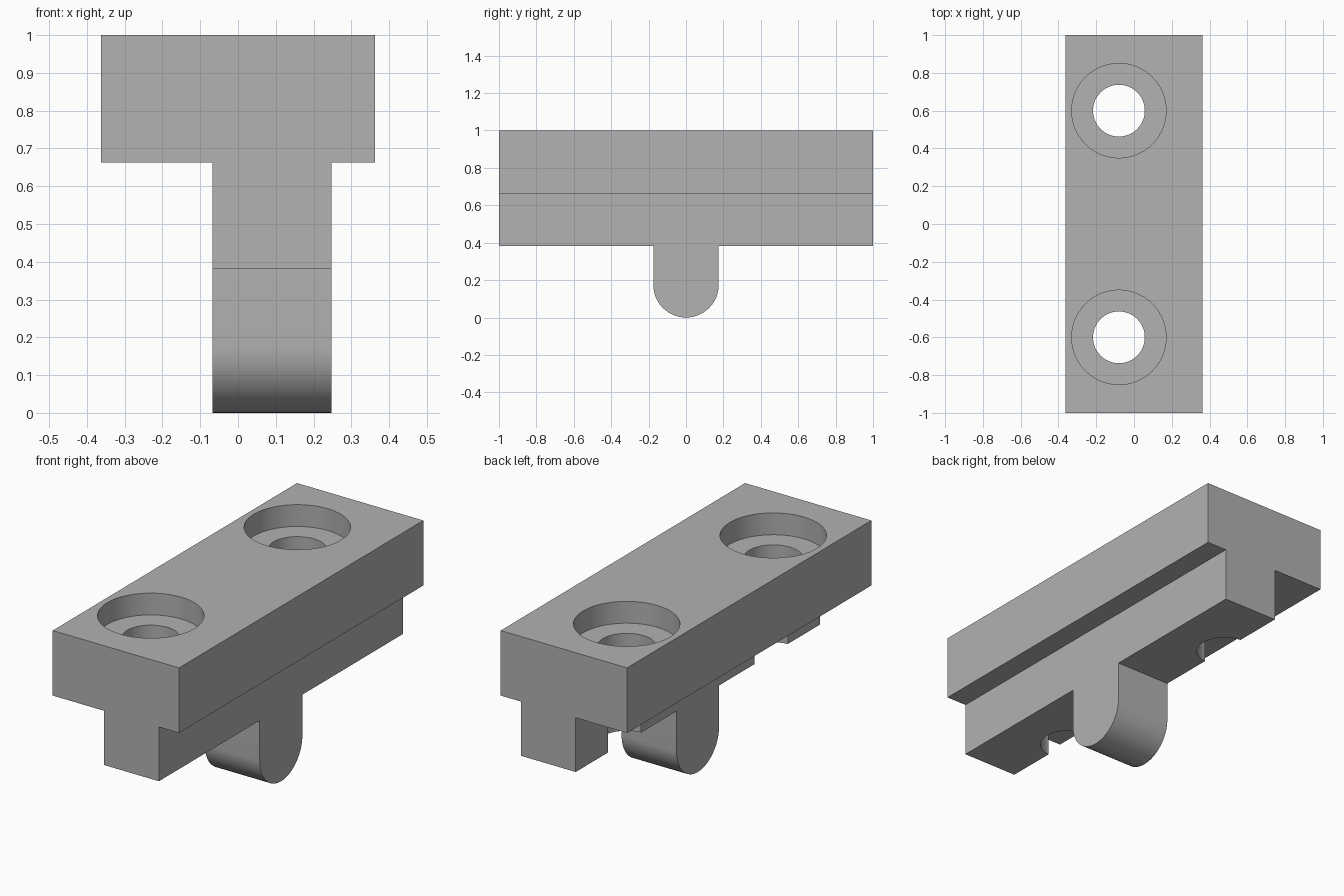
import bpy, bmesh, math

if "Cube" in bpy.data.objects:
    bpy.data.objects.remove(bpy.data.objects["Cube"])

grey = bpy.data.materials.new("plain grey")
grey.diffuse_color = (0.445, 0.445, 0.445, 1)
grey.use_nodes = True
grey.node_tree.nodes["Principled BSDF"].inputs["Base Color"].default_value = grey.diffuse_color


def make_object(name, bm):
    bmesh.ops.recalc_face_normals(bm, faces=bm.faces)
    mesh = bpy.data.meshes.new(name)
    bm.to_mesh(mesh)
    bm.free()
    mesh.materials.append(grey)
    obj = bpy.data.objects.new(name, mesh)
    bpy.context.collection.objects.link(obj)
    return obj


def extrude_yz(name, profile, x0, x1):
    """Extrude a closed (y, z) profile along x."""
    bm = bmesh.new()
    face = bm.faces.new([bm.verts.new((x0, y, z)) for y, z in profile])
    new = bmesh.ops.extrude_face_region(bm, geom=[face])["geom"]
    verts = [v for v in new if isinstance(v, bmesh.types.BMVert)]
    bmesh.ops.translate(bm, verts=verts, vec=(x1 - x0, 0, 0))
    return make_object(name, bm)


def revolve(name, profile, x, y, steps=64):
    """Closed solid of revolution from (radius, z) points, at x, y."""
    bm = bmesh.new()
    rings = []
    for r, z in profile:
        rings.append([bm.verts.new((x + r * math.cos(2 * math.pi * i / steps),
                                    y + r * math.sin(2 * math.pi * i / steps), z))
                      for i in range(steps)])
    for a, b in zip(rings, rings[1:]):
        for i in range(steps):
            j = (i + 1) % steps
            bm.faces.new((a[i], a[j], b[j], b[i]))
    bm.faces.new(rings[0])
    bm.faces.new(rings[-1])
    return make_object(name, bm)


def boolean(target, other, operation):
    mod = target.modifiers.new(operation.lower(), "BOOLEAN")
    mod.operation = operation
    mod.solver = "EXACT"
    mod.object = other
    bpy.context.view_layer.objects.active = target
    bpy.ops.object.modifier_apply(modifier=mod.name)
    bpy.data.objects.remove(other)


# Upper bar
block = extrude_yz("clamp_block", [(-1, 0.663), (1, 0.663), (1, 1), (-1, 1)],
                   -0.362, 0.362)

# Rail with the round-ended peg hanging from its middle
R = 0.175
arc = [(-R * math.cos(math.pi * i / 32), R - R * math.sin(math.pi * i / 32))
       for i in range(33)]
rail = extrude_yz("rail_and_peg",
                  [(-1, 0.8), (-1, 0.382), (-R, 0.382)] + arc +
                  [(R, 0.382), (1, 0.382), (1, 0.8)], -0.068, 0.247)
boolean(block, rail, "UNION")

# Counterbored screw holes
for y in (-0.6, 0.6):
    cutter = revolve("screw_hole_cutter",
                     [(0.137, 0.2), (0.137, 0.887), (0.25, 0.887), (0.25, 1.1)],
                     -0.08, y)
    cutter.hide_render = True
    boolean(block, cutter, "DIFFERENCE")

# Smooth curved walls, sharp edges kept
bpy.ops.object.select_all(action="DESELECT")
block.select_set(True)
bpy.context.view_layer.objects.active = block
bpy.ops.object.shade_smooth_by_angle(angle=math.radians(30))
